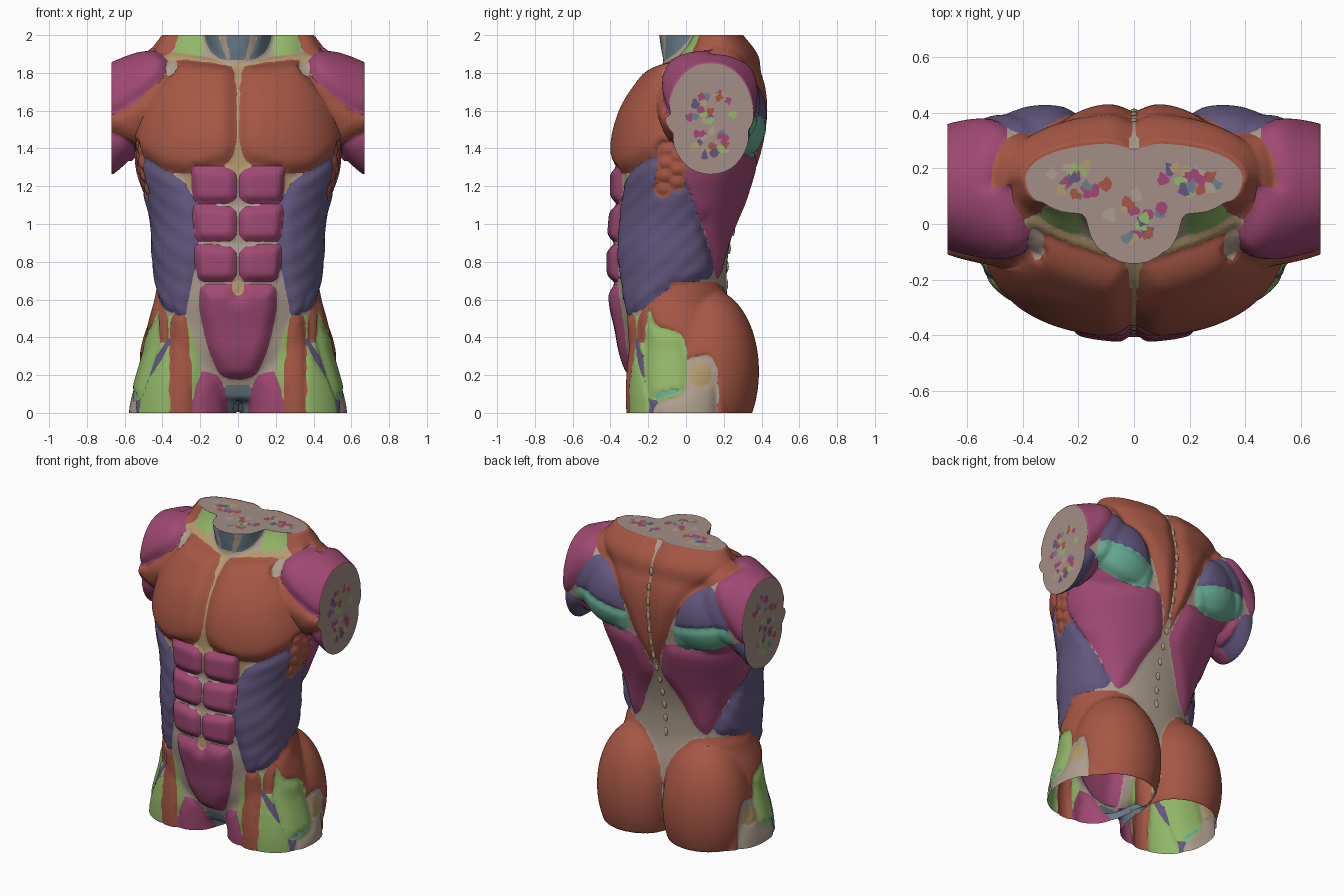
import bpy, bmesh, math, random
from mathutils import Vector, Matrix
from mathutils.bvhtree import BVHTree

cube = bpy.data.objects.get("Cube")
if cube:
    bpy.data.objects.remove(cube, do_unlink=True)

def material(name, *rgb):
    lin = [((c / 255 + 0.055) / 1.055) ** 2.4 for c in rgb] + [1]
    m = bpy.data.materials.new(name)
    m.use_nodes = True
    m.diffuse_color = lin
    m.node_tree.nodes["Principled BSDF"].inputs["Base Color"].default_value = lin
    return m

RUST = material("rust_muscle", 166, 87, 69)
MAGENTA = material("magenta_muscle", 160, 73, 115)
PURPLE = material("purple_muscle", 98, 87, 126)
GREEN = material("green_muscle", 146, 183, 104)
TEAL = material("teal_muscle", 105, 175, 152)
TAUPE = material("taupe_fascia", 173, 158, 142)
TAN = material("tan_tendon", 180, 154, 110)
SLATE = material("slate_neck", 108, 128, 140)
CUT = material("cut_section", 164, 143, 135)

# ---- base form: lofted solids fused into one skin ----
def spline(rows, steps=4):
    out = []
    for i in range(len(rows) - 1):
        quad = [rows[max(0, min(len(rows) - 1, i + k))] for k in (-1, 0, 1, 2)]
        for t in (s / steps for s in range(steps)):
            out.append([b + t / 2 * (c - a + t * (2 * a - 5 * b + 4 * c - d + t * (3 * (b - c) + d - a)))
                        for a, b, c, d in zip(*quad)])
    return out + [rows[-1]]

def loft(bm, rows, place, power=2.0, sides=48):
    """Each row: position, centre, half width, low, high."""
    rings = []
    for t, c, r, lo, hi in spline(rows):
        ring = []
        for a in (2 * math.pi * k / sides for k in range(sides)):
            u, v = (math.copysign(abs(f) ** (2 / power), f) for f in (math.cos(a), math.sin(a)))
            ring.append(bm.verts.new(place(t, c + r * u, (lo + hi) / 2 + (hi - lo) / 2 * v)))
        rings.append(ring)
    for low, high in zip(rings, rings[1:]):
        for k in range(sides):
            bm.faces.new((low[k - 1], low[k], high[k], high[k - 1]))
    bm.faces.new(rings[0][::-1])
    bm.faces.new(rings[-1])

bm = bmesh.new()
upright = lambda t, u, v: (u, v, t)
loft(bm, [(.07, 0, .36, -.22, .12), (.3, 0, .48, -.31, .23), (.45, 0, .465, -.34, .24), (.6, 0, .425, -.375, .22),
          (.7, 0, .42, -.38, .215), (.85, 0, .435, -.385, .225), (1, 0, .44, -.375, .26), (1.15, 0, .475, -.365, .31),
          (1.3, 0, .52, -.365, .36), (1.45, 0, .52, -.36, .39), (1.6, 0, .49, -.315, .405), (1.72, 0, .46, -.24, .395),
          (1.8, 0, .45, -.17, .37), (1.88, 0, .45, -.06, .36), (1.96, 0, .4, .01, .3), (2.06, 0, .33, .05, .22)], upright, 2.3)
loft(bm, [(1.7, 0, .2, -.14, .2), (1.88, 0, .16, -.12, .2), (2.1, 0, .18, -.15, .2)], upright)
for side in (1, -1):
    loft(bm, [(-.1, .3 * side, .27, -.29, .24), (.1, .285 * side, .265, -.3, .26),
              (.3, .25 * side, .245, -.29, .24), (.5, .25 * side, .19, -.26, .2)], upright, 2.2)
    loft(bm, [(.2, .12, .14, 1.5, 1.82), (.4, .12, .235, 1.45, 1.91), (.5, .13, .245, 1.42, 1.89),
              (.6, .13, .22, 1.33, 1.855), (.75, .13, .175, 1.21, 1.79)], lambda t, u, v: (t * side, u, v), 2.2)
    # buttock and shoulder blade
    for place, radii in (((.24 * side, .12, .22), (.27, .25, .42)), ((.32 * side, .2, 1.57), (.25, .21, .25))):
        bmesh.ops.create_uvsphere(bm, u_segments=40, v_segments=24, radius=1,
                                  matrix=Matrix.Translation(place) @ Matrix.Diagonal((*radii, 1)))
mesh = bpy.data.meshes.new("form")
bm.to_mesh(mesh)
bm.free()
form = bpy.data.objects.new("form", mesh)
bpy.context.collection.objects.link(form)
fuse = form.modifiers.new("fuse", 'REMESH')
fuse.mode, fuse.voxel_size = 'VOXEL', 0.0125
relax = form.modifiers.new("relax", 'SMOOTH')
relax.factor, relax.iterations = 0.5, 24
skin = bpy.data.meshes.new_from_object(form.evaluated_get(bpy.context.evaluated_depsgraph_get()))
bpy.data.objects.remove(form, do_unlink=True)

# ---- muscle map: outlines seen from Front, Back or Side; reaching u = .9 wraps past the silhouette ----
muscles = []

def muscle(name, mat, view, outline, height=0.025, width=0.07, fibre=0):
    pts = [Vector(p) for p in outline]
    for _ in range(2):   # round the corners
        pts = [a.lerp(b, f) for a, b in zip(pts, pts[1:] + pts[:1]) for f in (.15, .85)]
    us, vs = [p.x for p in pts], [p.y for p in pts]
    edges = list(zip(us, vs, us[1:] + us[:1], vs[1:] + vs[:1]))
    muscles.append((name, mat, view, edges, (min(us), max(us), min(vs), max(vs)), height, width, fibre))

def oval(u, v, ru, rv):
    return [(u + ru * math.cos(k * math.pi / 4), v + rv * math.sin(k * math.pi / 4)) for k in range(8)]

# neck and collar
muscle("sternum", TAN, 'F', [(-.2, 1.87), (.05, 1.87), (.03, 1.42), (.2, 1.32), (.3, 1.27), (.25, 1.15), (-.2, 1.28)], 0)
muscle("pelvic_floor", SLATE, 'F', [(-.2, .13), (.1, .16), (.1, -.2), (-.2, -.2)], 0)
muscle("neck_front", SLATE, 'F', [(-.2, 1.87), (.14, 1.87), (.24, 2.2), (-.2, 2.2)], 0.01)
muscle("neck_cord", TAUPE, 'F', [(.03, 1.86), (.06, 1.86), (.16, 2.2), (.11, 2.2)], 0.012, .03)
muscle("neck_side", GREEN, 'F', [(.18, 1.87), (.33, 1.87), (.36, 2.2), (.2, 2.2)], 0.01)
muscle("trapezius", RUST, 'F', [(.27, 2.2), (.33, 1.93), (.4, 1.88), (.54, 1.91), (.54, 2.2)], 0.02)
muscle("collar_bone", TAN, 'F', [(.02, 1.82), (.3, 1.85), (.4, 1.87), (.36, 1.91), (.1, 1.87)], 0.012, .03)
# chest and arms
muscle("pectoral", RUST, 'F', [(.012, 1.83), (.01, 1.4), (.05, 1.32), (.22, 1.26), (.4, 1.28), (.52, 1.36), (.64, 1.48),
                               (.9, 1.49), (.9, 1.56), (.52, 1.67), (.39, 1.77), (.33, 1.87), (.15, 1.85)], .042, .09)
muscle("biceps", MAGENTA, 'F', [(.54, 1.42), (.62, 1.48), (.9, 1.51), (.9, 1.1), (.56, 1.2)], .015)
muscle("deltoid", MAGENTA, 'F', [(.36, 1.85), (.42, 1.91), (.52, 1.94), (.9, 2.1), (.9, 1.54), (.62, 1.58), (.5, 1.68), (.4, 1.77)], .03)
muscle("shoulder_gap", TAUPE, 'F', oval(.35, 1.82, .035, .05), .008, .04)
muscle("deltoid", MAGENTA, 'B', [(.44, 1.82), (.52, 1.92), (.9, 2.1), (.9, 1.47), (.64, 1.49), (.56, 1.6)], .03)
# back
muscle("latissimus", MAGENTA, 'B', [(.02, 1.12), (.1, 1.36), (.22, 1.38), (.4, 1.38), (.58, 1.46), (.9, 1.45), (.9, 1.02),
                                    (.41, 1.02), (.37, .92), (.32, .78), (.27, .7), (.2, .76), (.12, .95)], .025, .09)
muscle("latissimus", MAGENTA, 'S', [(-.06, 1.36), (.0, 1.48), (.25, 1.46), (.32, 1.2), (.22, .74), (.16, .78), (.09, .99), (.02, 1.18)], .025, .09)
muscle("triceps", PURPLE, 'B', [(.57, 1.5), (.9, 1.5), (.9, 1.1), (.6, 1.2)], .015)
muscle("infraspinatus", PURPLE, 'B', [(.17, 1.48), (.25, 1.73), (.43, 1.83), (.57, 1.62), (.56, 1.52), (.3, 1.5)], .02)
muscle("teres", TEAL, 'B', [(.16, 1.5), (.3, 1.54), (.55, 1.59), (.59, 1.47), (.4, 1.37), (.19, 1.35)], .025, .05)
muscle("trapezius", RUST, 'B', [(.01, 1.1), (.05, 1.26), (.13, 1.42), (.18, 1.56), (.28, 1.73), (.44, 1.83), (.54, 1.91), (.54, 2.2), (.01, 2.2)], .03, .09)
# flanks
muscle("oblique", PURPLE, 'F', [(.52, 1.38), (.4, 1.3), (.29, 1.23), (.215, 1.1), (.21, .85), (.26, .6), (.28, .5),
                                (.34, .53), (.43, .66), (.9, .68), (.9, 1.1), (.56, 1.3)], .025, .06, .002)
muscle("oblique", PURPLE, 'S', [(-.28, .52), (-.32, .7), (-.3, 1.2), (-.06, 1.37), (.0, 1.22), (.08, .99), (.15, .78),
                                (.13, .71), (-.08, .67), (-.22, .56)], .025, .06, .002)
muscle("oblique", PURPLE, 'B', [(.9, 1.02), (.41, 1), (.37, .9), (.31, .74), (.34, .7), (.9, .68)], .02, .06, .002)
for i in range(4):
    for j in range(2):
        muscle(f"serratus_{i}_{j}", RUST, 'S', oval(-.03 - .07 * j - .006 * i, 1.43 - .07 * i - .035 * j, .05, .045), .022, .04)
# abdomen
for i, (top, reach) in enumerate([(1.315, .245), (1.11, .235), (.9, .225)]):
    muscle(f"abdominal_{i}", MAGENTA, 'F', [(.004, top - .02), (.004, top - .205), (reach - .015, top - .205),
                                            (reach, top - .1), (reach + .005, top)], .04, .045)
muscle("lower_abdominal", MAGENTA, 'F', [(-.2, .63), (.01, .63), (.03, .68), (.205, .68), (.205, .55), (.16, .34), (.09, .18), (-.2, .17)], .04, .08)
muscle("navel", TAN, 'F', oval(0, .66, .035, .045), 0.01)
# hips and thighs
muscle("thigh_front", GREEN, 'F', [(.26, .5), (.2, .26), (.2, -.2), (.9, -.2), (.9, .45), (.45, .45), (.36, .52)], .015)
muscle("adductor", MAGENTA, 'F', [(.04, -.2), (.06, .1), (.1, .2), (.19, .23), (.24, .1), (.24, -.2)], .02)
muscle("thigh_band", RUST, 'F', [(.26, .52), (.36, .52), (.36, -.2), (.23, -.2)], .02, .04)
muscle("thigh_strap", PURPLE, 'F', [(.34, .4), (.37, .39), (.45, .25), (.53, .14), (.57, -.1), (.53, -.1), (.5, .13), (.42, .24)], .016, .02)
muscle("gluteal", RUST, 'B', [(.006, -.2), (.006, .42), (.08, .56), (.2, .69), (.9, .69), (.9, -.2)], .018)
muscle("gluteal", RUST, 'F', [(.38, .48), (.42, .64), (.9, .68), (.9, .4), (.46, .4)], .018)
muscle("gluteal", RUST, 'S', [(-.25, .36), (-.25, .53), (-.1, .65), (.0, .69), (.5, .69), (.5, -.4), (-.02, -.4), (-.02, .3), (-.1, .4)], .018)
muscle("hip_tensor", GREEN, 'S', [(-.19, .57), (-.16, .46), (-.02, .42), (.01, .3), (.01, .1), (-.1, .04), (-.21, .08), (-.22, .35)], .018)
muscle("thigh_fascia", TAUPE, 'S', [(.0, .29), (.13, .31), (.17, .22), (.16, -.2), (-.16, -.2), (-.17, .05), (.0, .1)], .016)
muscle("hip_bone", TAN, 'S', oval(.075, .2, .065, .07), .014, .02)
muscle("hip_tendon", TEAL, 'S', [(-.16, .07), (-.03, .11), (-.03, .13), (-.16, .1)], .014, .02)

def locate(p, n):
    """Return the topmost muscle at a point and its raised height."""
    found, lift = None, 0.0
    for m in reversed(muscles):
        name, _, view, edges, (u0, u1, v0, v1), height, width, fibre = m
        u, v = (p.y if view == 'S' else abs(p.x)), p.z
        if (found and found[0] != name) or not (u0 < u < u1 and v0 < v < v1):
            continue
        if not (n.y < 0 if view == 'F' else n.y >= 0 if view == 'B' else n.x * p.x > .42 * abs(p.x)):
            continue
        inside, near = False, width * width
        for ax, ay, bx, by in edges:
            if (ay > v) != (by > v) and u < ax + (v - ay) / (by - ay) * (bx - ax):
                inside = not inside
            if min(ax, bx) < .7:
                dx, dy = bx - ax, by - ay
                t = max(0, min(1, ((u - ax) * dx + (v - ay) * dy) / (dx * dx + dy * dy + 1e-12)))
                near = min(near, (ax + t * dx - u) ** 2 + (ay + t * dy - v) ** 2)
        if inside:
            found = found or m
            f = 1 - math.sqrt(near) / width
            lift = max(lift, height * (1 - f * f) + fibre * math.sin(55 * (p.z - p.y)))
    return found, lift

# ---- trim neck, arms and legs, then raise the muscles ----
ARM, TOP = 0.67, 2.0
bm = bmesh.new()
bm.from_mesh(skin)
for co, no in (((0, 0, 0), (0, 0, -1)), ((0, 0, TOP), (0, 0, 1)), ((ARM, 0, 0), (1, 0, 0)), ((-ARM, 0, 0), (-1, 0, 0))):
    bmesh.ops.bisect_plane(bm, geom=bm.verts[:] + bm.edges[:] + bm.faces[:], dist=1e-5, plane_co=co, plane_no=no, clear_outer=True)
bm.normal_update()
bm.verts.index_update()
labels = {f: locate(f.calc_center_median(), f.normal)[0] for f in bm.faces}
lifts = [locate(v.co, v.normal)[1] for v in bm.verts]
links = [[e.other_vert(v).index for e in v.link_edges] for v in bm.verts]
for _ in range(3):
    lifts = [(h + sum(lifts[j] for j in ring) / max(1, len(ring))) / 2 for h, ring in zip(lifts, links)]
seams = {}   # straighten the stepped seams between muscles
for e in bm.edges:
    if len(e.link_faces) == 2 and labels[e.link_faces[0]] is not labels[e.link_faces[1]]:
        for v in e.verts:
            seams.setdefault(v, []).append(e.other_vert(v))
for _ in range(4):
    moved = [(v, v.co.lerp((r[0].co + r[1].co) / 2, .5)) for v, r in seams.items() if len(r) == 2 and not v.is_boundary]
    for v, co in moved:
        v.co = co
rim = {v for v in bm.verts if v.is_boundary and (abs(v.co.z - TOP) < 1e-4 or abs(abs(v.co.x) - ARM) < 1e-4)}
for v, h in zip(bm.verts, lifts):
    old, new = v.co.copy(), v.co + v.normal * h
    if v.is_boundary and abs(abs(old.x) - ARM) < 1e-4:   # keep trimmed rims on their planes
        new.x = old.x
    elif v.is_boundary:
        new.z = old.z
    v.co = (max(-ARM, min(ARM, new.x)), new.y, max(0, min(TOP, new.z)))
bmesh.ops.holes_fill(bm, edges=[e for e in bm.edges if e.is_boundary and set(e.verts) <= rim], sides=0)

# ---- split the skin into named parts ----
def add_part(name, mats, verts, polys, smooth):
    part = bpy.data.meshes.new(name)
    part.from_pydata(verts, [], polys)
    for mat in mats:
        part.materials.append(mat)
    part.polygons.foreach_set("use_smooth", [smooth] * len(polys))
    bpy.context.collection.objects.link(bpy.data.objects.new(name, part))
    return part

groups = {}
for f in bm.faces:
    m = labels.get(f, ("cut_face", CUT)) or ("connective_tissue", TAUPE)
    side = "_left" if f.calc_center_median().x > 0 else "_right"
    groups.setdefault((m[0] + side, m[1]), []).append(f)
for (name, mat), faces in groups.items():
    index = {}
    polys = [[index.setdefault(v, len(index)) for v in f.verts] for f in faces]
    add_part(name, [mat], [v.co[:] for v in index], polys, mat != CUT)
tree = BVHTree.FromBMesh(bm)
bm.free()

# ---- mottled tissue patches on the cut faces ----
random.seed(4)
FLECKS = [MAGENTA, TAN, RUST, PURPLE, TAUPE, GREEN, MAGENTA, SLATE]

def flecks(name, count, ovals, place):
    verts = []
    for i in range(count):
        cu, cv, ru, rv = ovals[i % len(ovals)]
        a, d = random.uniform(0, 2 * math.pi), math.sqrt(random.random()) * .85
        for b in (k * 2 * math.pi / 9 for k in range(9)):
            r = random.uniform(.012, .03)
            verts.append(place(cu + ru * d * math.cos(a) + r * math.cos(b), cv + rv * d * math.sin(a) + r * math.sin(b), .001 + i * .00005))
    part = add_part(name, FLECKS, verts, [list(range(9 * i, 9 * i + 9)) for i in range(count)], False)
    for p in part.polygons:
        p.material_index = p.index % len(FLECKS)

flecks("neck_flecks", 48, [(0, .02, .12, .11), (.2, .16, .13, .07), (-.2, .16, .13, .07)], lambda u, v, h: (u, v, TOP + h))
flecks("arm_flecks_left", 36, [(.13, 1.55, .16, .23)], lambda u, v, h: (ARM + h, u, v))
flecks("arm_flecks_right", 36, [(.13, 1.55, .16, .23)], lambda u, v, h: (-ARM - h, u, v))

# ---- vertebrae along the spine ----
for i in range(13):
    hit = tree.ray_cast(Vector((0, 2, .68 + i * .095)), Vector((0, -1, 0)))[0]
    bpy.ops.mesh.primitive_uv_sphere_add(segments=16, ring_count=10, radius=1, location=hit)
    bone = bpy.context.object
    bone.name, bone.scale = f"vertebra_{i}", (.014, .009, .028)
    bone.data.materials.append(TAN if i % 3 else TAUPE)
    bpy.ops.object.shade_smooth()
